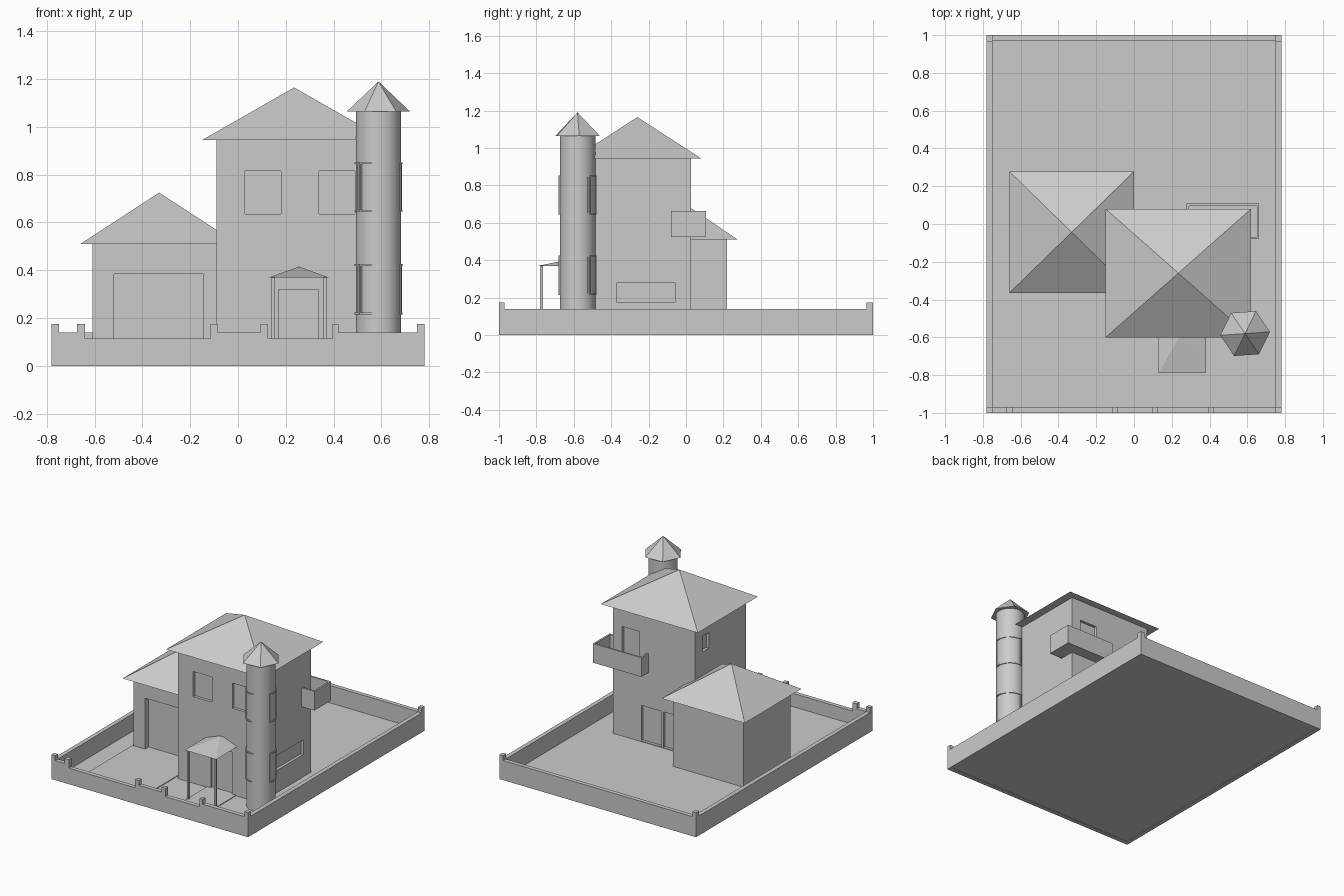
import bpy, math
from math import cos, sin, radians

old = bpy.data.objects.get("Cube")
if old:
    bpy.data.objects.remove(old)

grey = bpy.data.materials.new("plain grey")
grey.use_nodes = True
grey.diffuse_color = (0.6, 0.6, 0.6, 1)
grey.node_tree.nodes["Principled BSDF"].inputs["Base Color"].default_value = (0.6, 0.6, 0.6, 1)

GROUND = 0.015


def mesh(name, verts, faces):
    data = bpy.data.meshes.new(name)
    data.from_pydata(verts, [], faces)
    data.materials.append(grey)
    obj = bpy.data.objects.new(name, data)
    bpy.context.scene.collection.objects.link(obj)
    return obj


def box(name, xs, ys, zs):
    verts = [(x, y, z) for z in zs for y in ys for x in xs]
    return mesh(name, verts, [(0, 2, 3, 1), (4, 5, 7, 6), (0, 1, 5, 4),
                              (1, 3, 7, 5), (3, 2, 6, 7), (2, 0, 4, 6)])


def pyramid(name, xs, ys, eave, top):
    (a, b), (c, d) = xs, ys
    verts = [(a, c, eave), (b, c, eave), (b, d, eave), (a, d, eave),
             ((a + b) / 2, (c + d) / 2, top)]
    return mesh(name, verts, [(3, 2, 1, 0), (0, 1, 4), (1, 2, 4), (2, 3, 4), (3, 0, 4)])


def recess(target, xs, ys, zs):
    """Cut a box-shaped opening out of a wall."""
    cutter = box("cutter", xs, ys, zs)
    cutter.hide_render = True
    mod = target.modifiers.new("opening", "BOOLEAN")
    mod.operation, mod.solver, mod.object = "DIFFERENCE", "EXACT", cutter
    with bpy.context.temp_override(object=target, active_object=target,
                                   selected_objects=[target]):
        bpy.ops.object.modifier_apply(modifier=mod.name)
    bpy.data.objects.remove(cutter)


def smooth(obj):
    bpy.ops.object.select_all(action="DESELECT")
    obj.select_set(True)
    bpy.context.view_layer.objects.active = obj
    bpy.ops.object.shade_smooth_by_angle(angle=radians(35))


# Plot: ground, paving and the surrounding wall
box("ground", (-0.77, 0.77), (-0.99, 0.99), (0.004, GROUND))
box("driveway", (-0.62, -0.115), (-0.97, -0.31), (0.005, 0.02))
box("garden_path", (0.14, 0.37), (-0.97, -0.55), (0.005, 0.02))
WALL, POST, GATE, T = 0.14, 0.175, 0.115, 0.03
box("back_wall", (-0.78, 0.78), (1 - T, 1), (0, WALL))
for side, x in (("right", -0.78), ("left", 0.78 - T)):
    box(side + "_side_wall", (x, x + T), (-1 + T, 1 - T), (0, WALL))
    box(side + "_back_post", (x, x + T), (0.965, 1), (WALL, POST))
front = [(-0.78, -0.75, POST), (-0.75, -0.675, WALL), (-0.675, -0.64, POST),
         (-0.64, -0.115, GATE), (-0.115, -0.085, POST), (-0.085, 0.095, WALL),
         (0.095, 0.125, POST), (0.125, 0.395, GATE), (0.395, 0.42, POST),
         (0.42, 0.75, WALL), (0.75, 0.78, POST)]
for x0, x1, top in front:
    box("front_wall_section", (x0, x1), (-1, -1 + T), (0, top))

# Main house with its openings
house = box("house_walls", (-0.09, 0.56), (-0.55, 0.027), (0.008, 0.945))
for x in (0.03, 0.34):
    recess(house, (x, x + 0.15), (-0.6, -0.53), (0.635, 0.815))       # upper front windows
recess(house, (0.17, 0.338), (-0.6, -0.535), (0.02, 0.32))            # front door
recess(house, (0.54, 0.6), (-0.37, -0.06), (0.175, 0.28))             # long side window
recess(house, (-0.13, -0.07), (-0.13, -0.06), (0.74, 0.85))           # small side window
recess(house, (0.35, 0.488), (0.007, 0.06), (0.54, 0.80))             # balcony door
for x in (0.0, 0.175):
    recess(house, (x, x + 0.16), (0.007, 0.06), (0.02, 0.275))        # back doors
pyramid("house_roof", (-0.15, 0.62), (-0.6, 0.08), 0.945, 1.165)

# Garage
garage = box("garage_walls", (-0.61, -0.05), (-0.31, 0.22), (0.008, 0.51))
recess(garage, (-0.52, -0.145), (-0.36, -0.27), (0.02, 0.385))
pyramid("garage_roof", (-0.66, 0.0), (-0.365, 0.278), 0.51, 0.725)

# Porch
pyramid("porch_roof", (0.13, 0.38), (-0.79, -0.35), 0.37, 0.415)
for x in (0.14, 0.355):
    box("porch_post", (x, x + 0.015), (-0.78, -0.765), (GROUND, 0.37))

# Balcony wrapped around the back corner
Z0, Z1, R = 0.525, 0.662, 0.012
box("balcony_back_floor", (0.278, 0.662), (0.02, 0.108), (Z0, Z0 + R))
box("balcony_side_floor", (0.55, 0.662), (-0.08, 0.02), (Z0, Z0 + R))
box("balcony_back_rail", (0.278, 0.662), (0.108 - R, 0.108), (Z0, Z1))
box("balcony_side_rail", (0.662 - R, 0.662), (-0.08, 0.108 - R), (Z0, Z1))
box("balcony_back_end", (0.278, 0.278 + R), (0.02, 0.108 - R), (Z0, Z1))
box("balcony_side_end", (0.55, 0.662 - R), (-0.08, -0.08 + R), (Z0, Z1))

# Round tower with a six-sided roof
CX, CY, RAD = 0.588, -0.58, 0.095
bpy.ops.mesh.primitive_cylinder_add(vertices=48, radius=RAD, depth=1.06,
                                    location=(CX, CY, 0.538))
tower = bpy.context.object
tower.name = "tower_wall"
tower.data.materials.append(grey)
smooth(tower)
ring = [(CX + 0.132 * cos(radians(4 + 60 * i)), CY + 0.132 * sin(radians(4 + 60 * i)), 1.065)
        for i in range(6)]
mesh("tower_roof", ring + [(CX, CY, 1.19)],
     [tuple(reversed(range(6)))] + [(i, (i + 1) % 6, 6) for i in range(6)])


def arc_strip(name, a0, a1, z0, z1):
    """A curved bar lying on the tower wall."""
    steps = max(2, round((a1 - a0) / 6))
    verts, faces = [], []
    for i in range(steps + 1):
        a = radians(a0 + (a1 - a0) * i / steps)
        for r, z in ((RAD - 0.004, z0), (RAD + 0.006, z0), (RAD + 0.006, z1), (RAD - 0.004, z1)):
            verts.append((CX + r * cos(a), CY + r * sin(a), z))
    for i in range(steps):
        for j in range(4):
            k = (j + 1) % 4
            faces.append((4 * i + j, 4 * i + 4 + j, 4 * i + 4 + k, 4 * i + k))
    faces += [(0, 1, 2, 3), tuple(4 * steps + j for j in (3, 2, 1, 0))]
    smooth(mesh(name, verts, faces))


# Curved window frames
for centre in (9.5, 69.5, 186.5, 246.5):
    for z0, z1 in ((0.215, 0.425), (0.645, 0.852)):
        a0, a1 = centre - 29, centre + 29
        arc_strip("tower_window_sill", a0, a1, z0, z0 + 0.008)
        arc_strip("tower_window_head", a0, a1, z1 - 0.008, z1)
        arc_strip("tower_window_jamb", a0, a0 + 5, z0 + 0.008, z1 - 0.008)
        arc_strip("tower_window_jamb", a1 - 5, a1, z0 + 0.008, z1 - 0.008)
